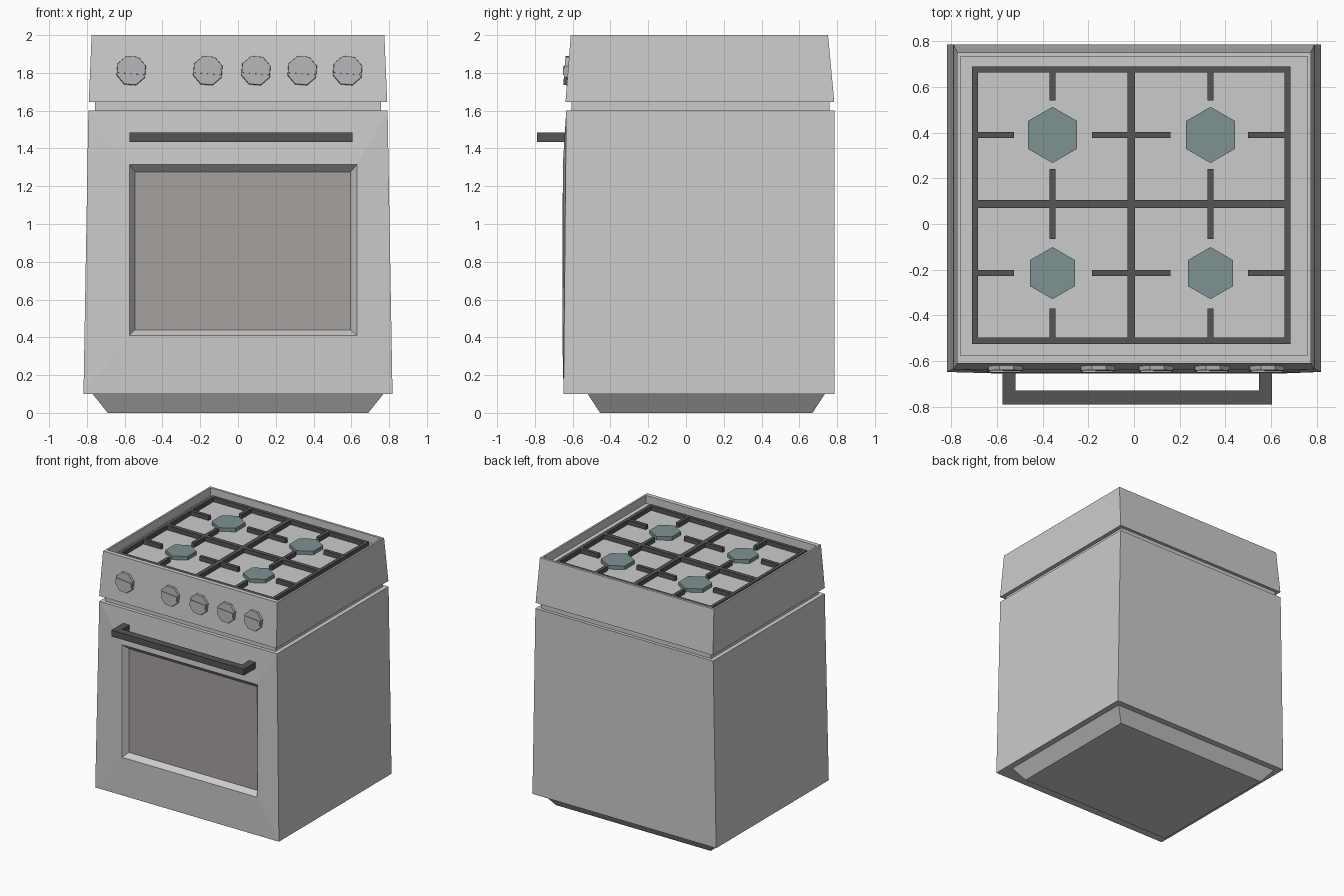
import bpy, bmesh, math
from mathutils import Matrix

if "Cube" in bpy.data.objects:
    bpy.data.objects.remove(bpy.data.objects["Cube"])


def material(name, rgb):
    m = bpy.data.materials.new(name)
    m.diffuse_color = (*rgb, 1)
    m.use_nodes = True
    m.node_tree.nodes["Principled BSDF"].inputs["Base Color"].default_value = m.diffuse_color
    return m


DARK = material("dark_iron", (0.09, 0.09, 0.09))
GLASS = material("window_brown", (0.38, 0.355, 0.345))
CAP = material("burner_green_grey", (0.21, 0.29, 0.29))
KNOB = material("knob_grey", (0.45, 0.45, 0.46))


def finish(name, bm, mat=None):
    bmesh.ops.recalc_face_normals(bm, faces=bm.faces)
    me = bpy.data.meshes.new(name)
    bm.to_mesh(me)
    bm.free()
    ob = bpy.data.objects.new(name, me)
    bpy.context.collection.objects.link(ob)
    if mat:
        me.materials.append(mat)
    return ob


def bridge(bm, a, b):
    n = len(a)
    for i in range(n):
        bm.faces.new((a[i], a[(i + 1) % n], b[(i + 1) % n], b[i]))


def loft(name, rings, mat=None):
    """Stack of rectangles (x0, x1, y0, y1, z) skinned into one closed shell."""
    bm = bmesh.new()
    loops = [[bm.verts.new(p) for p in ((x0, y0, z), (x1, y0, z), (x1, y1, z), (x0, y1, z))]
             for x0, x1, y0, y1, z in rings]
    for a, b in zip(loops, loops[1:]):
        bridge(bm, a, b)
    bm.faces.new(loops[0])
    bm.faces.new(loops[-1])
    return finish(name, bm, mat)


def add_box(bm, x0, x1, y0, y1, z0, z1):
    mat = (Matrix.Translation(((x0 + x1) / 2, (y0 + y1) / 2, (z0 + z1) / 2))
           @ Matrix.Diagonal((x1 - x0, y1 - y0, z1 - z0, 1)))
    bmesh.ops.create_cube(bm, size=1, matrix=mat)


# Tapered plinth
loft("plinth", [(-0.69, 0.69, -0.455, 0.67, 0), (-0.77, 0.77, -0.52, 0.735, 0.1)])

# Oven body: open-fronted tapered box with a bevelled window opening
bm = bmesh.new()


def quad(x0, x1, z0, z1, y0, y1, inset=0.0):
    """Rectangle facing the front, bottom edge at y0 and top edge at y1."""
    return [bm.verts.new(p) for p in ((x0, y0, z0), (x1, y0, z0),
                                      (x1 - inset, y1, z1), (x0 + inset, y1, z1))]


back = quad(-0.818, 0.818, 0.1, 1.6, 0.785, 0.785, 0.026)
front = quad(-0.818, 0.818, 0.1, 1.6, -0.648, -0.634, 0.026)
opening = quad(-0.575, 0.63, 0.41, 1.315, -0.655, -0.652)
pane = quad(-0.545, 0.595, 0.44, 1.275, -0.61, -0.61)
bm.faces.new(back)
for a, b in ((back, front), (front, opening), (opening, pane)):
    bridge(bm, a, b)
window = bm.faces.new(pane)
window.material_index = 1
body = finish("oven_body", bm)
body.data.materials.append(None)
body.data.materials.append(GLASS)

# Neck, control panel and recessed hob in one shell
loft("hob_housing", [
    (-0.757, 0.757, -0.605, 0.76, 1.6),
    (-0.757, 0.757, -0.605, 0.76, 1.645),
    (-0.79, 0.79, -0.638, 0.785, 1.645),
    (-0.775, 0.775, -0.61, 0.752, 2.0),
    (-0.76, 0.76, -0.575, 0.733, 2.0),
    (-0.76, 0.76, -0.575, 0.733, 1.935)])

# Door handle: bar between two posts, as one U outline
bm = bmesh.new()
outline = [(-0.575, -0.64), (-0.575, -0.79), (0.605, -0.79), (0.605, -0.64),
           (0.548, -0.64), (0.548, -0.73), (-0.518, -0.73), (-0.518, -0.64)]
lo, hi = [[bm.verts.new((x, y, z)) for x, y in outline] for z in (1.435, 1.485)]
bridge(bm, lo, hi)
bm.faces.new(lo)
bm.faces.new(hi)
finish("door_handle", bm, DARK)

# Octagonal knobs with a grip ridge, leaning with the panel
for i, x in enumerate((-0.565, -0.16, 0.095, 0.34, 0.58)):
    bm = bmesh.new()
    bmesh.ops.create_cone(bm, cap_ends=True, segments=8, radius1=0.083, radius2=0.08, depth=0.03,
                          matrix=Matrix.Rotation(math.pi / 8, 4, "Z"))
    add_box(bm, -0.068, 0.068, -0.018, 0.018, 0, 0.022)
    bm.transform(Matrix.Translation((x, -0.629, 1.812)) @ Matrix.Rotation(math.pi / 2 - 0.073, 4, "X")
                 @ Matrix.Rotation(-0.08, 4, "Z"))
    finish(f"knob_{i + 1}", bm, KNOB)

# Pan support: frame, centre cross and fingers reaching towards each burner
BX, BY = (-0.357, 0.335), (0.39, -0.215)
Z = (1.935, 1.97)
W = 0.0135
bm = bmesh.new()
for x0, x1 in ((-0.71, -0.683), (-0.029, 0.005), (0.658, 0.685)):
    add_box(bm, x0, x1, -0.525, 0.69, *Z)
for y0, y1 in ((-0.525, -0.498), (0.07, 0.105), (0.663, 0.69)):
    for x0, x1 in ((-0.683, -0.029), (0.005, 0.658)):
        add_box(bm, x0, x1, y0, y1, *Z)
for x in BX:
    for y0, y1 in ((0.54, 0.663), (0.105, 0.24), (-0.065, 0.07), (-0.498, -0.37)):
        add_box(bm, x - W, x + W, y0, y1, *Z)
for y in BY:
    for x0, x1 in ((-0.683, -0.525), (-0.185, -0.029), (0.005, 0.16), (0.5, 0.658)):
        add_box(bm, x0, x1, y - W, y + W, *Z)
finish("pan_support", bm, DARK)

# Hexagonal burner caps
for y, r, row in ((BY[0], 0.123, "back"), (BY[1], 0.114, "front")):
    for x, side in zip(BX, ("left", "right")):
        bm = bmesh.new()
        bmesh.ops.create_cone(bm, cap_ends=True, segments=6, radius1=r, radius2=r, depth=0.03,
                              matrix=Matrix.Translation((x, y, 1.95)))
        finish(f"burner_{row}_{side}", bm, CAP)
